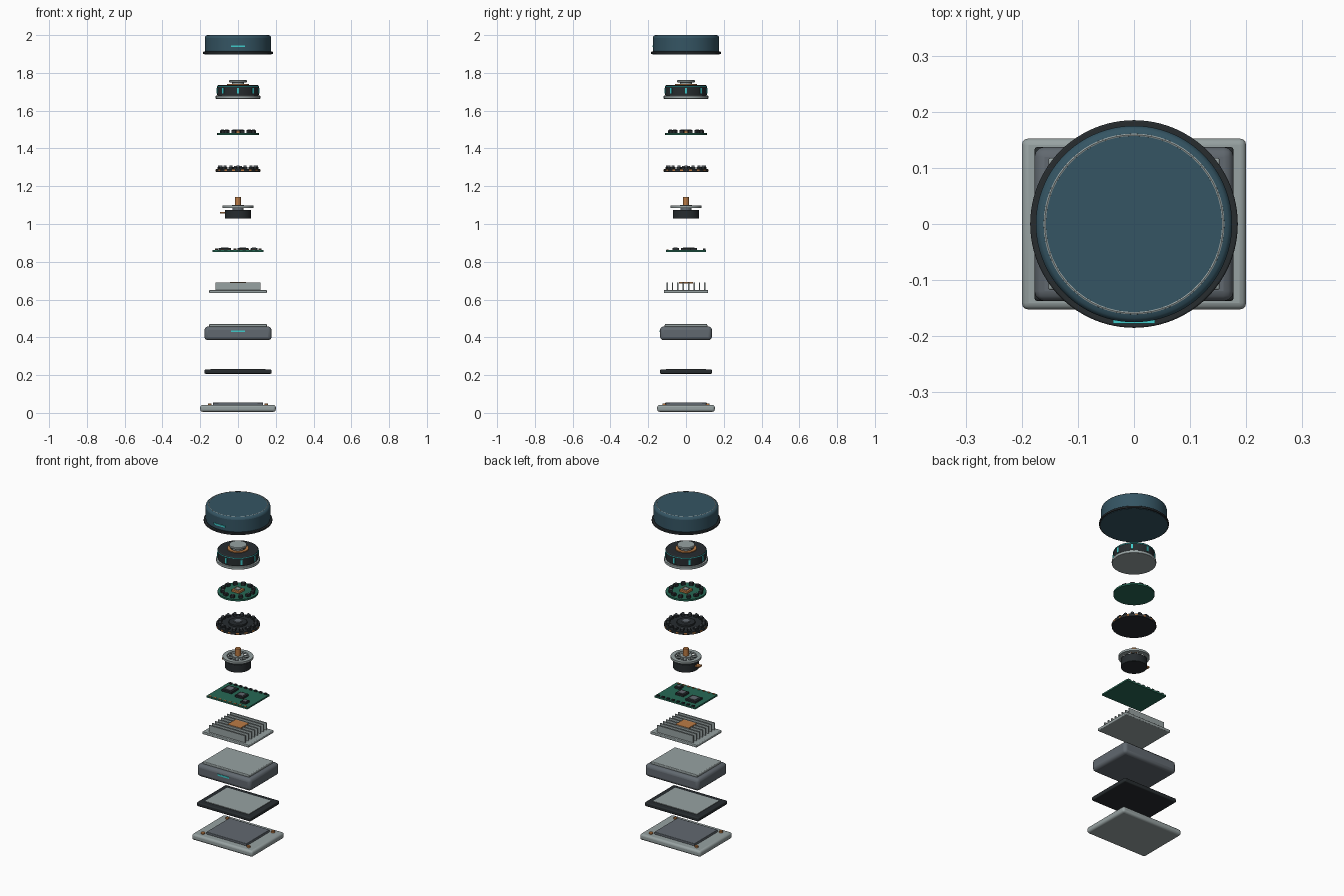
import bpy
import math

if "Cube" in bpy.data.objects:
    bpy.data.objects.remove(bpy.data.objects["Cube"])


def material(name, rgb):
    m = bpy.data.materials.new(name)
    m.use_nodes = True
    m.diffuse_color = (*rgb, 1)
    m.node_tree.nodes["Principled BSDF"].inputs["Base Color"].default_value = (*rgb, 1)
    return m


SILVER = material("silver grey", (.31, .36, .36))
STEEL = material("steel grey", (.12, .14, .16))
BLACK = material("charcoal", (.02, .025, .028))
TEAL = material("deep teal", (.035, .09, .125))
GREEN = material("board green", (.02, .14, .09))
COPPER = material("copper", (.5, .2, .06))
CYAN = material("cyan", (.05, .6, .6))


def finish(name, mat, bevel):
    ob = bpy.context.object
    ob.name = name
    ob.data.materials.append(mat)
    if bevel:
        mod = ob.modifiers.new("soft edges", "BEVEL")
        mod.width, mod.segments, mod.limit_method = bevel, 3, "ANGLE"
    bpy.ops.object.shade_smooth_by_angle(angle=math.radians(35))
    return ob


def box(name, mat, x, y, z0, z1, sx, sy, turn=0, bevel=0):
    """Box with full sizes sx, sy between two heights."""
    bpy.ops.mesh.primitive_cube_add(size=1, location=(x, y, (z0 + z1) / 2))
    bpy.context.object.scale = (sx, sy, z1 - z0)
    bpy.ops.object.transform_apply(location=False, rotation=False, scale=True)
    bpy.context.object.rotation_euler.z = turn
    return finish(name, mat, bevel)


def disc(name, mat, r, z0, z1, x=0, y=0, bevel=0, sides=64):
    bpy.ops.mesh.primitive_cylinder_add(vertices=sides, radius=r, depth=z1 - z0,
                                        location=(x, y, (z0 + z1) / 2))
    return finish(name, mat, bevel)


def ring(name, mat, r, thick, z):
    bpy.ops.mesh.primitive_torus_add(major_radius=r, minor_radius=thick, location=(0, 0, z),
                                     major_segments=64, minor_segments=8)
    return finish(name, mat, 0)


def flat_ring(name, mat, r_in, r_out, z0, z1):
    """Square-section ring made by spinning a profile."""
    profile = [(r_in, z0), (r_out, z0), (r_out, z1), (r_in, z1)]
    n = 64
    verts = [(r * math.cos(2 * math.pi * i / n), r * math.sin(2 * math.pi * i / n), z)
             for i in range(n) for r, z in profile]
    faces = [(4 * i + k, 4 * ((i + 1) % n) + k, 4 * ((i + 1) % n) + (k + 1) % 4,
              4 * i + (k + 1) % 4) for i in range(n) for k in range(4)]
    mesh = bpy.data.meshes.new(name)
    mesh.from_pydata(verts, [], [f[::-1] for f in faces])
    mesh.flip_normals()
    ob = bpy.data.objects.new(name, mesh)
    bpy.context.collection.objects.link(ob)
    bpy.ops.object.select_all(action="DESELECT")
    bpy.context.view_layer.objects.active = ob
    ob.select_set(True)
    return finish(name, mat, 0)


def around(count, r, offset=0):
    for i in range(count):
        a = 2 * math.pi * i / count + offset
        yield a, r * math.cos(a), r * math.sin(a)


# Base plate with raised pad and corner screws
box("base_plate", SILVER, 0, 0, 0.006, .042, .4, .305, bevel=.012)
box("base_pad", STEEL, 0, 0, .04, .055, .265, .22, bevel=.003)
for sx in (-1, 1):
    for sy in (-1, 1):
        disc("base_screw", COPPER, .01, .04, .05, sx * .15, sy * .115, sides=16)

# Gasket
box("gasket", BLACK, 0, 0, .207, .23, .355, .275, bevel=.006)
box("gasket_panel", SILVER, 0, 0, .225, .233, .29, .21)

# Lower housing
box("lower_housing", STEEL, 0, 0, .385, .457, .355, .275, bevel=.018)
box("housing_lid", SILVER, 0, 0, .45, .47, .305, .225, bevel=.004)
box("housing_light", CYAN, 0, -.1375, .427, .437, .075, .006)

# Heat sink
box("heat_sink_base", SILVER, 0, 0, .634, .65, .305, .235, bevel=.004)
for i in range(8):
    box("cooling_fin", SILVER, 0, -.1 + i * .2 / 7, .645, .691, .24, .007)
box("heat_spreader", COPPER, 0, 0, .684, .692, .085, .075)

# Rectangular circuit board
box("main_board", GREEN, 0, 0, .853, .862, .27, .21)
for x, y, s in ((-.07, .025, .066), (.025, 0, .055), (.085, -.055, .035)):
    box("chip", BLACK, x, y, .861, .873, s, s, bevel=.002)
    box("chip_lid", STEEL, x, y, .872, .875, s * .6, s * .6)
for i in range(8):
    box("edge_contact", COPPER, -.115 + i * .033, -.098, .861, .865, .014, .01)
    box("edge_component", BLACK, -.115 + i * .033, .096, .861, .869, .016, .012)

# Motor with spoked wheel and shaft
disc("motor_body", BLACK, .07, 1.028, 1.075, bevel=.003)
disc("motor_collar", STEEL, .03, 1.07, 1.09)
flat_ring("wheel_rim", SILVER, .06, .083, 1.085, 1.097)
disc("wheel_hub", SILVER, .032, 1.085, 1.1)
for a, x, y in around(8, .045):
    box("wheel_spoke", SILVER, x, y, 1.086, 1.096, .04, .01, a)
disc("motor_shaft", COPPER, .015, 1.05, 1.143, bevel=.002, sides=32)
box("motor_connector", COPPER, -.08, 0, 1.055, 1.064, .032, .025)

# Sensor carrier ring
disc("carrier_disc", BLACK, .118, 1.275, 1.292, bevel=.003)
disc("carrier_hub", BLACK, .05, 1.29, 1.302, bevel=.002)
disc("carrier_cap", STEEL, .022, 1.3, 1.308, sides=32)
for a, x, y in around(16, .098):
    box("sensor_block", BLACK, x, y, 1.29, 1.302, .022, .02, a)
    disc("sensor_lens", STEEL, .008, 1.3, 1.31, x, y, bevel=.003, sides=12)
for a, x, y in around(16, .1165, math.pi / 16):
    box("carrier_contact", COPPER, x, y, 1.28, 1.288, .005, .016, a)

# Round circuit board
disc("round_board", GREEN, .11, 1.472, 1.482)
for a, x, y in around(12, .085, math.pi / 12):
    box("round_board_chip", BLACK, x, y, 1.481, 1.497, .02, .024, a, .002)
    box("chip_cover", STEEL, x, y, 1.496, 1.499, .012, .014, a)
box("core_chip", COPPER, 0, 0, 1.481, 1.494, .052, .052, bevel=.002)
box("core_chip_cover", SILVER, 0, 0, 1.493, 1.499, .028, .028)

# Rotor drum with glowing strips
disc("rotor_base", SILVER, .118, 1.663, 1.68, bevel=.003)
disc("rotor_drum", BLACK, .11, 1.678, 1.735, bevel=.006)
ring("rotor_glow_ring", CYAN, .109, .003, 1.727)
for a, x, y in around(8, .11):
    box("rotor_strip", CYAN, x, y, 1.69, 1.72, .006, .01, a)
flat_ring("rotor_copper_ring", COPPER, .04, .058, 1.73, 1.74)
disc("rotor_neck", SILVER, .032, 1.73, 1.755)
disc("rotor_cap", SILVER, .047, 1.75, 1.762, bevel=.003)

# Top cover
disc("cover_flange", BLACK, .185, 1.9, 1.912, bevel=.003, sides=96)
disc("cover_underside", TEAL, .178, 1.898, 1.905, sides=96)
disc("cover", TEAL, .175, 1.905, 2, bevel=.014, sides=96)
ring("cover_trim", SILVER, .159, .003, 1.998)
box("cover_light", CYAN, 0, -.174, 1.936, 1.946, .075, .007)
